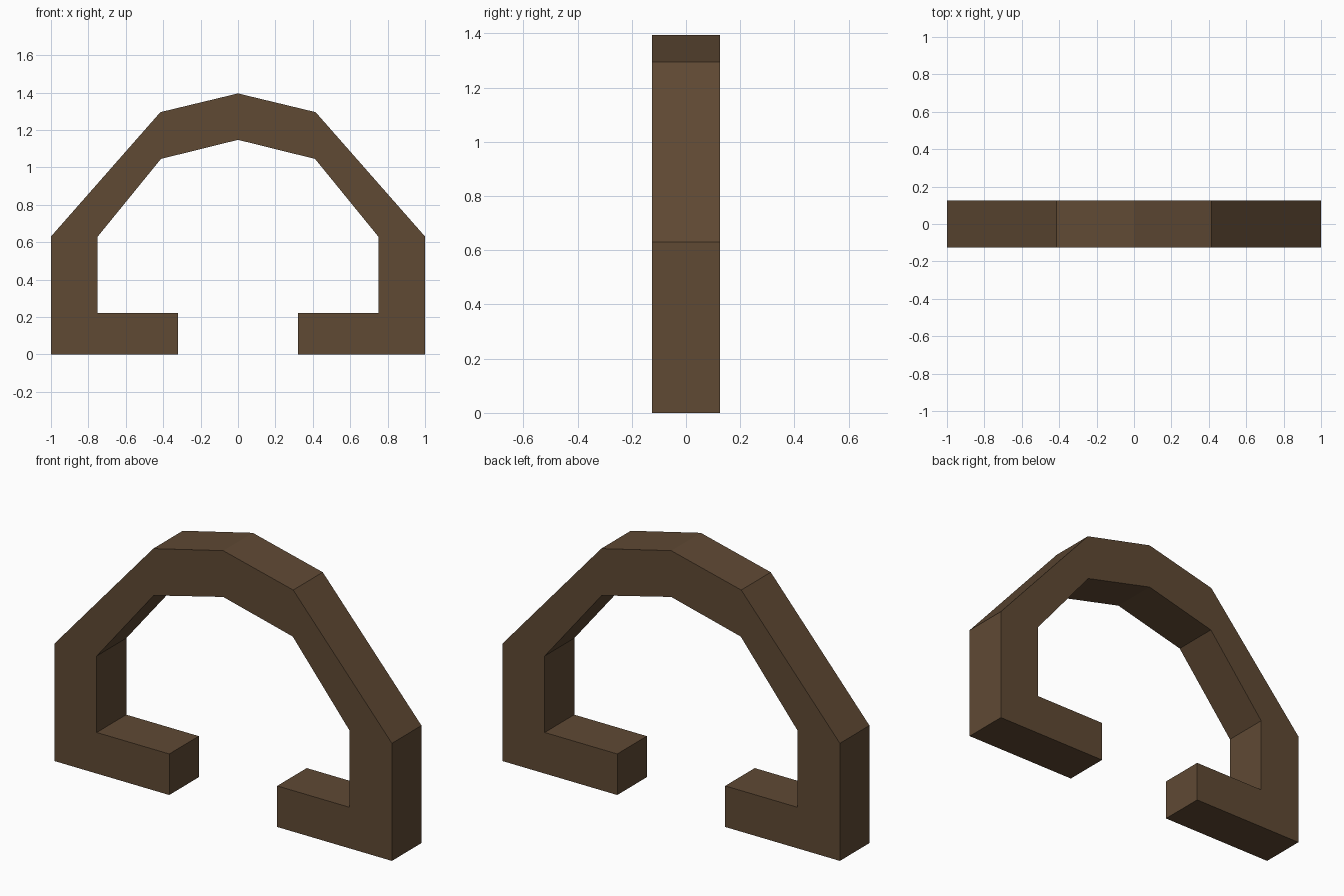
import bpy, bmesh

if "Cube" in bpy.data.objects:
    bpy.data.objects.remove(bpy.data.objects["Cube"])

HALF_DEPTH = 0.125

# Cross-sections along the right half: (outer x, z), (inner x, z), crown to foot tip
SECTIONS = [
    ((0.0, 1.395), (0.0, 1.147)),
    ((0.415, 1.295), (0.412, 1.045)),
    ((1.0, 0.63), (0.75, 0.63)),
    ((1.0, 0.0), (0.75, 0.22)),
    ((0.32, 0.0), (0.32, 0.22)),
]

brown = bpy.data.materials.new("dark_brown")
brown.diffuse_color = (0.115, 0.067, 0.034, 1)
brown.use_nodes = True
brown.node_tree.nodes["Principled BSDF"].inputs["Base Color"].default_value = brown.diffuse_color

# Sweep a rectangular bar through the sections
bm = bmesh.new()
rings = []
for (ox, oz), (ix, iz) in SECTIONS:
    rings.append([bm.verts.new(p) for p in (
        (ox, -HALF_DEPTH, oz), (ox, HALF_DEPTH, oz),
        (ix, HALF_DEPTH, iz), (ix, -HALF_DEPTH, iz))])
for a, b in zip(rings, rings[1:]):
    for i in range(4):
        j = (i + 1) % 4
        bm.faces.new((a[i], a[j], b[j], b[i]))
bm.faces.new(rings[-1])  # foot tip
bmesh.ops.recalc_face_normals(bm, faces=bm.faces)
# The open crown end must not flip the shell: the foot tip faces the centre (-x)
bm.faces.ensure_lookup_table()
if bm.faces[-1].normal.x > 0:
    bmesh.ops.reverse_faces(bm, faces=bm.faces)

mesh = bpy.data.meshes.new("arch_frame")
bm.to_mesh(mesh)
bm.free()
mesh.materials.append(brown)
arch = bpy.data.objects.new("arch_frame", mesh)
bpy.context.collection.objects.link(arch)

# Left half
mirror = arch.modifiers.new("mirror", 'MIRROR')
mirror.use_axis[0] = True
mirror.use_clip = True
